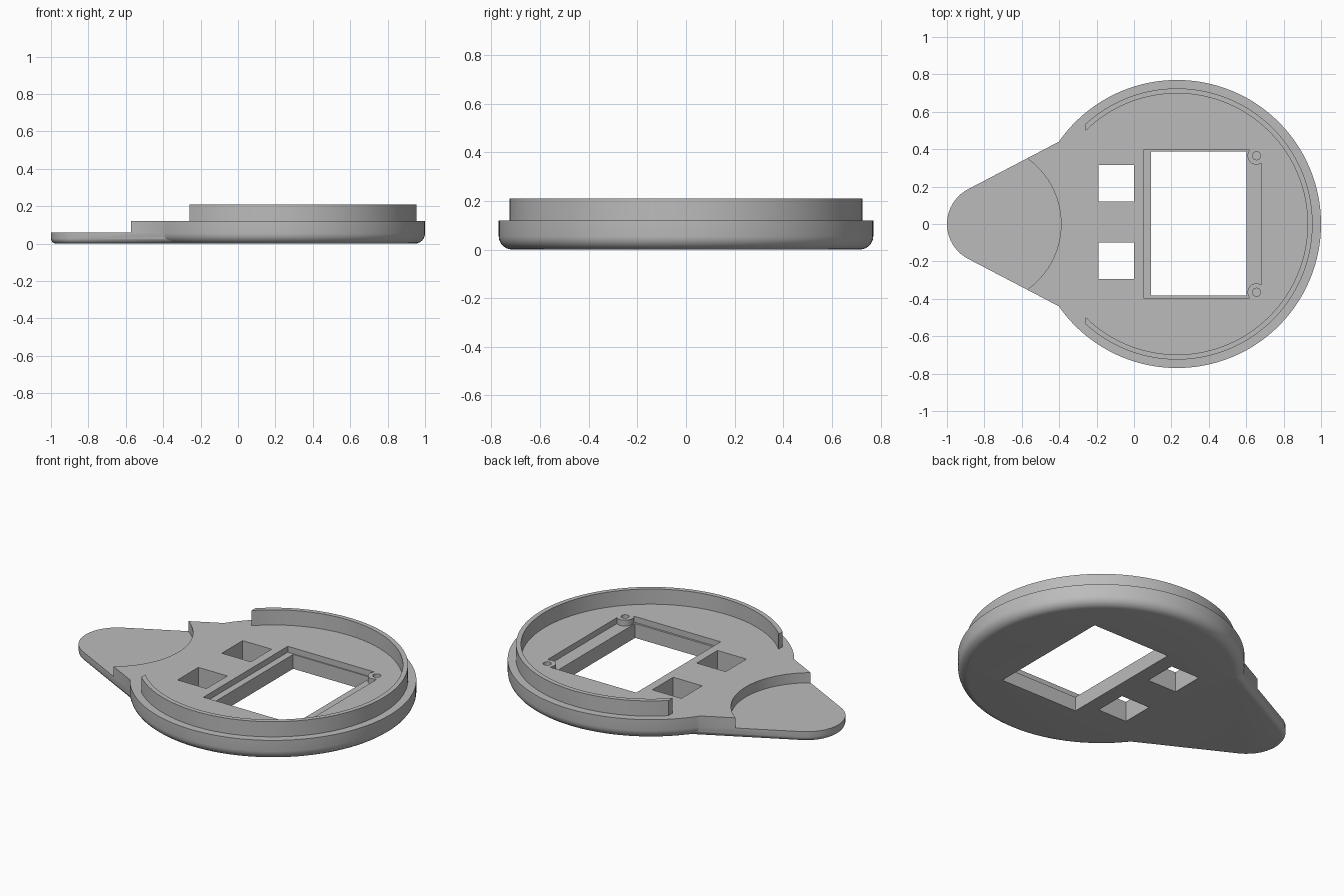
import bpy, bmesh
from math import sin, cos, pi, radians, sqrt, asin

cube = bpy.data.objects.get("Cube")
if cube:
    bpy.data.objects.remove(cube)

grey = bpy.data.materials.new("plain grey")
grey.use_nodes = True
grey.diffuse_color = (0.5, 0.5, 0.5, 1)
grey.node_tree.nodes["Principled BSDF"].inputs["Base Color"].default_value = (0.5, 0.5, 0.5, 1)

CX = 0.23      # centre of the round body
DECK = 0.12    # height of the body's upper face


def arc(cx, cy, r, start, end, steps):
    return [(cx + r * cos(start + (end - start) * i / steps),
             cy + r * sin(start + (end - start) * i / steps)) for i in range(steps + 1)]


def circle(cx, cy, r, steps=96):
    return arc(cx, cy, r, 0, 2 * pi, steps)[:-1]


def rect(x0, x1, y0, y1):
    return [(x0, y0), (x1, y0), (x1, y1), (x0, y1)]


def prism(name, outline, z0, z1, round_bottom=0):
    """Extrude an outline upwards, optionally rounding its lower edge."""
    bm = bmesh.new()
    base = bm.faces.new([bm.verts.new((x, y, z0)) for x, y in outline])
    top = bmesh.ops.extrude_face_region(bm, geom=[base], use_keep_orig=True)["geom"]
    bmesh.ops.translate(bm, vec=(0, 0, z1 - z0),
                        verts=[v for v in top if isinstance(v, bmesh.types.BMVert)])
    bmesh.ops.recalc_face_normals(bm, faces=bm.faces)
    if round_bottom:
        low = [e for e in bm.edges if all(abs(v.co.z - z0) < 1e-5 for v in e.verts)]
        bmesh.ops.bevel(bm, geom=low, offset=round_bottom, segments=6,
                        profile=0.5, affect='EDGES')
    mesh = bpy.data.meshes.new(name)
    bm.to_mesh(mesh)
    bm.free()
    mesh.materials.append(grey)
    ob = bpy.data.objects.new(name, mesh)
    bpy.context.collection.objects.link(ob)
    return ob


def combine(target, tool, operation):
    """Apply a boolean and discard the tool."""
    tool.hide_render = True
    mod = target.modifiers.new("combine", 'BOOLEAN')
    mod.operation, mod.object, mod.solver = operation, tool, 'EXACT'
    bpy.context.view_layer.objects.active = target
    bpy.ops.object.modifier_apply(modifier=mod.name)
    bpy.data.objects.remove(tool)


# Round body with a tapering, round-nosed tab
body = prism("base_plate", circle(CX, 0, 0.77, 128), 0, DECK, 0.055)
tip = arc(-0.79, 0, 0.21, radians(120), radians(240), 14)
tab = prism("tab", [(-0.3, 0.493)] + tip + [(-0.3, -0.493)], 0, DECK, 0.028)
combine(body, tab, 'UNION')

# Lower thumb area of the tab, ending in a curved step
combine(body, prism("step_cutter", circle(-0.82, 0, 0.43), 0.06, 0.3), 'DIFFERENCE')

# Raised lip, open towards the tab
outer, inner, reach = 0.725, 0.698, 0.49
a, b = pi - asin(sqrt(1 - (reach / outer) ** 2)), pi - asin(sqrt(1 - (reach / inner) ** 2))
lip = prism("lip", arc(CX, 0, outer, -a, a, 96) + arc(CX, 0, inner, b, -b, 96), 0.1, 0.21)
combine(body, lip, 'UNION')

# Shallow display recess that leaves a screw boss at two corners
recess = prism("recess_cutter", rect(0.05, 0.682, -0.395, 0.395), 0.085, 0.15)
for side in (-1, 1):
    boss = prism("boss", circle(0.655, side * 0.365, 0.048, 32), 0.05, 0.2)
    combine(recess, boss, 'DIFFERENCE')
combine(body, recess, 'DIFFERENCE')

# Display window and two square openings
for x0, x1, y0, y1 in ((0.09, 0.602, -0.383, 0.388),
                       (-0.19, 0, 0.12, 0.315),
                       (-0.19, 0, -0.295, -0.1)):
    combine(body, prism("opening_cutter", rect(x0, x1, y0, y1), -0.1, 0.3), 'DIFFERENCE')

# Screw holes
for side in (-1, 1):
    hole = prism("screw_cutter", circle(0.655, side * 0.365, 0.022, 24), 0.05, 0.2)
    combine(body, hole, 'DIFFERENCE')

# Smooth the curves and keep the edges crisp
bpy.ops.object.select_all(action='DESELECT')
body.select_set(True)
bpy.context.view_layer.objects.active = body
bpy.ops.object.shade_smooth_by_angle(angle=radians(30))
